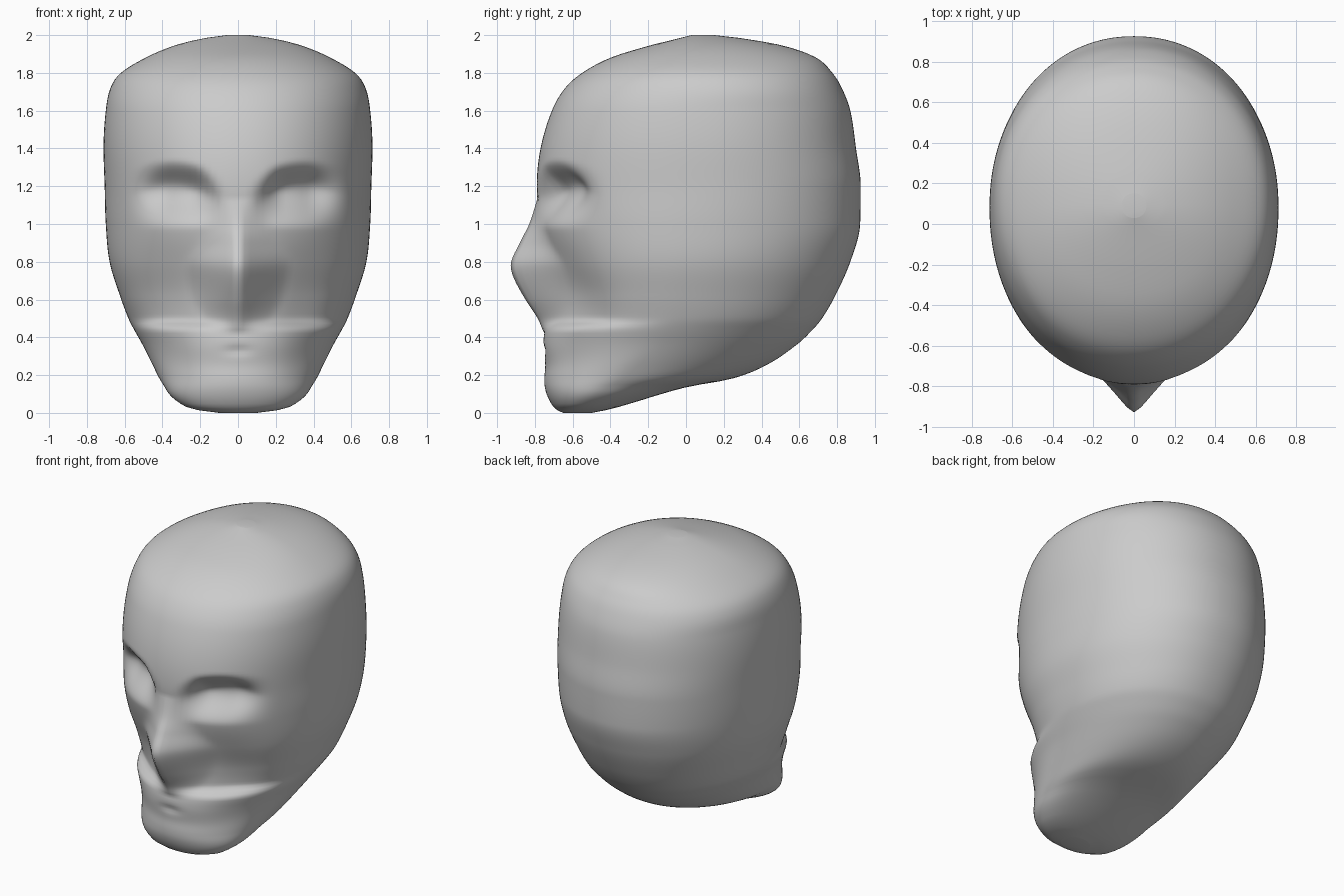
import bpy, bmesh
from math import sin, cos, pi, exp, copysign

if "Cube" in bpy.data.objects:
    bpy.data.objects.remove(bpy.data.objects["Cube"])

# Skull sections: height, half width, front y, back y, y of widest point
SECTIONS = [
    (0.00, .10, -.65, -.50, -.58), (0.02, .24, -.69, -.40, -.55),
    (0.06, .32, -.72, -.26, -.50), (0.10, .365, -.738, -.13, -.45),
    (0.14, .39, -.748, .02, -.40), (0.18, .415, -.75, .24, -.33),
    (0.25, .45, -.745, .42, -.25), (0.36, .505, -.755, .585, -.12),
    (0.44, .55, -.745, .67, -.05), (0.50, .58, -.71, .72, 0),
    (0.62, .625, -.705, .79, .02), (0.80, .68, -.73, .87, .04),
    (1.00, .70, -.77, .922, .06), (1.20, .706, -.79, .925, .08),
    (1.40, .712, -.77, .90, .08), (1.60, .70, -.71, .87, .08),
    (1.72, .675, -.64, .825, .10), (1.80, .62, -.55, .775, .10),
    (1.88, .49, -.40, .69, .10), (1.94, .35, -.21, .53, .10),
    (1.98, .20, -.05, .32, .10), (2.00, .06, .03, .15, .09)]

# Nose: height, ridge y, half width
NOSE = [(.43, -.755, .12), (.50, -.785, .17), (.60, -.85, .22), (.71, -.91, .25),
        (.78, -.928, .26), (.90, -.88, .20), (1.0, -.83, .16), (1.14, -.785, .12)]


def interp(table, z):
    """Smooth (Hermite) lookup of a table row at height z."""
    i = 0
    while i < len(table) - 2 and z > table[i + 1][0]:
        i += 1
    a, b = table[i], table[i + 1]
    p, n = table[max(i - 1, 0)], table[min(i + 2, len(table) - 1)]
    h = b[0] - a[0]
    t = (z - a[0]) / h
    out = []
    for k in range(1, len(a)):
        d = (b[k] - a[k]) / h

        def slope(lo, mid, hi):
            d0 = (mid[k] - lo[k]) / (mid[0] - lo[0]) if mid[0] > lo[0] else d
            d1 = (hi[k] - mid[k]) / (hi[0] - mid[0]) if hi[0] > mid[0] else d
            if d0 * d1 <= 0:
                return 0
            mean = abs(hi[k] - lo[k]) / (hi[0] - lo[0])
            return copysign(min(mean, 3 * abs(d0), 3 * abs(d1)), d0)
        ma, mb = slope(p, a, b) * h, slope(a, b, n) * h
        out.append((2*t**3 - 3*t*t + 1) * a[k] + (t**3 - 2*t*t + t) * ma
                   + (3*t*t - 2*t**3) * b[k] + (t**3 - t*t) * mb)
    return out


def step(lo, hi, v):
    t = min(max((v - lo) / (hi - lo), 0), 1)
    return t * t * (3 - 2 * t)


def bump(v, centre, width):
    return exp(-((v - centre) / width) ** 2)


def face_offset(x, z, front):
    """Push of the face along y: positive goes into the head."""
    ax = abs(x)
    d = 0
    # Eye sockets, hard arched brow above and soft cheek below
    brow = 1.335 - 1.1 * (ax - .35) ** 2 - .4 * max(0, .20 - ax)
    depth = step(brow + .01, brow - .15, z) * step(.97, 1.18, z)
    d += .125 * depth * step(.04, .24, ax) * step(.60, .36, ax)
    # Cheeks sink steadily down to a crease above the mouth
    d += .065 * step(1.0, .52, z) * step(.44, .50, z) * bump(ax, .36, .19)
    # Narrowed jaw corners and lip notch
    d += .018 * bump(z, .30, .12) * bump(ax, .38, .12)
    d += .012 * bump(z, .33, .025) * bump(ax, 0, .07)
    # Nose ridge
    if NOSE[0][0] < z < NOSE[-1][0]:
        ridge, half = interp(NOSE, z)
        t = ((ax / half) ** 2 + .006) ** .5 - .077
        if t < 1:
            d -= max(0, front + d - ridge) * (1 - t) ** 1.6
    return d


# Head: stacked rounded sections, sculpted at the front
SEG, ROWS = 144, 130
bm = bmesh.new()
rings = []
for r in range(ROWS + 1):
    z = 1 - cos(pi * r / ROWS) if r < 8 or r > ROWS - 8 else None
    if z is None:
        z0, z1 = 1 - cos(pi * 7 / ROWS), 1 + cos(pi * 7 / ROWS)
        z = z0 + (z1 - z0) * (r - 7) / (ROWS - 14)
    w, yf, yb, yc = interp(SECTIONS, z)
    power = 2 / 2.1
    ring = []
    for s in range(SEG):
        a = 2 * pi * s / SEG
        x = w * copysign(abs(sin(a)) ** power, sin(a))
        c = cos(a)
        if c > 0:
            y = yc + (yf - yc) * c ** power
            y += face_offset(x, z, yf) * step(0, .35, c)
        else:
            y = yc + (yb - yc) * abs(c) ** power
        ring.append(bm.verts.new((x, y, z)))
    rings.append(ring)
for lo, hi in zip(rings, rings[1:]):
    for s in range(SEG):
        t = (s + 1) % SEG
        bm.faces.new((lo[s], lo[t], hi[t], hi[s]))
bm.faces.new(rings[0])
bm.faces.new(rings[-1])
bmesh.ops.recalc_face_normals(bm, faces=bm.faces)
for f in bm.faces:
    f.smooth = True
mesh = bpy.data.meshes.new("head")
bm.to_mesh(mesh)
bm.free()
head = bpy.data.objects.new("head", mesh)
bpy.context.collection.objects.link(head)
